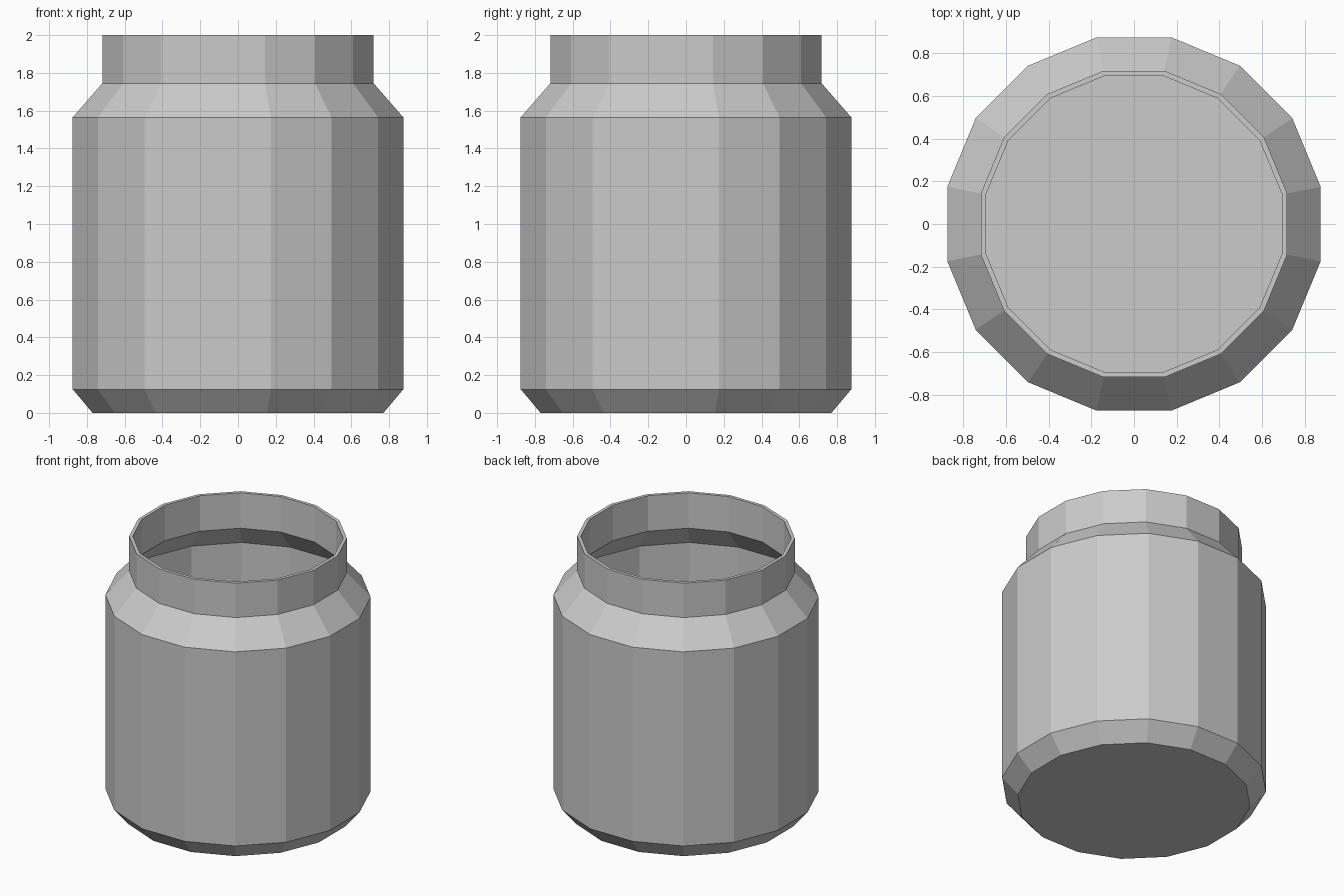
import bpy, bmesh, math

if "Cube" in bpy.data.objects:
    bpy.data.objects.remove(bpy.data.objects["Cube"])

SIDES = 16

glass = bpy.data.materials.new("plain grey")
glass.diffuse_color = (0.6, 0.6, 0.6, 1)
glass.use_nodes = True
glass.node_tree.nodes["Principled BSDF"].inputs["Base Color"].default_value = glass.diffuse_color

# Wall profile (distance to flat side, height): outside going up, then inside going down
profile = [(0.77, 0), (0.875, 0.125), (0.875, 1.565), (0.718, 1.745), (0.718, 2.0),
           (0.694, 2.0), (0.694, 1.737), (0.85, 1.557), (0.85, 0.133), (0.76, 0.025)]


def ring(bm, apothem, z):
    """Ring of vertices with flat sides facing the axes."""
    r = apothem / math.cos(math.pi / SIDES)
    angles = [2 * math.pi * (i + 0.5) / SIDES for i in range(SIDES)]
    return [bm.verts.new((r * math.cos(a), r * math.sin(a), z)) for a in angles]


# Jar: hollow faceted body with shoulder and neck
bm = bmesh.new()
rings = [ring(bm, a, z) for a, z in profile]
for low, high in zip(rings, rings[1:]):
    for i in range(SIDES):
        j = (i + 1) % SIDES
        bm.faces.new((low[i], low[j], high[j], high[i]))

# Underside and inner floor
bm.faces.new(list(reversed(rings[0])))
bm.faces.new(rings[-1])
bmesh.ops.recalc_face_normals(bm, faces=bm.faces)

mesh = bpy.data.meshes.new("jar")
bm.to_mesh(mesh)
bm.free()
mesh.materials.append(glass)
bpy.context.collection.objects.link(bpy.data.objects.new("jar", mesh))
